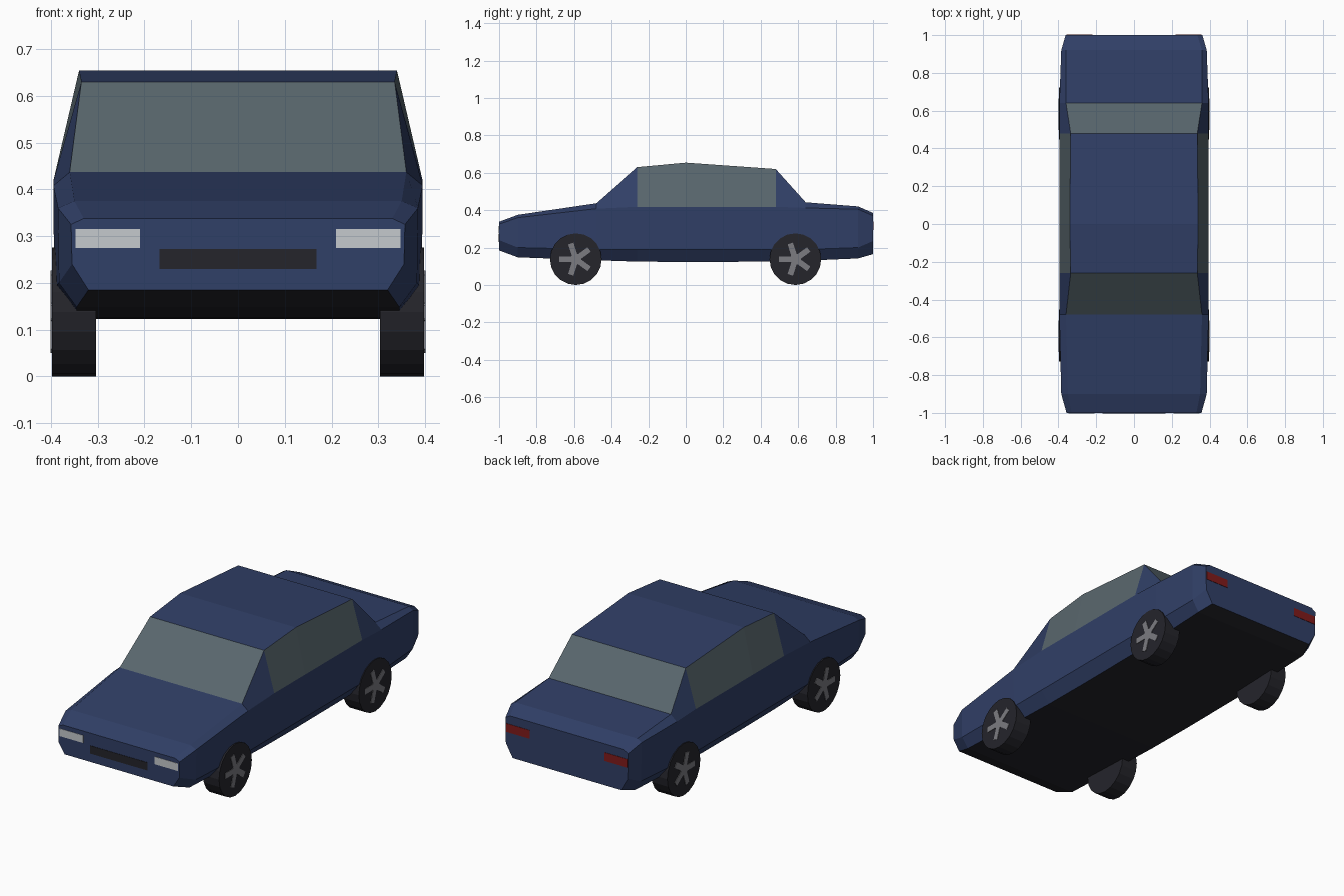
import bpy, bmesh, math
from mathutils import Matrix, Vector

if "Cube" in bpy.data.objects:
    bpy.data.objects.remove(bpy.data.objects["Cube"])


def material(name, r, g, b):
    m = bpy.data.materials.new(name)
    m.use_nodes = True
    m.diffuse_color = (r, g, b, 1)
    bsdf = next(n for n in m.node_tree.nodes if n.type == 'BSDF_PRINCIPLED')
    bsdf.inputs["Base Color"].default_value = (r, g, b, 1)
    return m


blue = material("navy paint", 0.03, 0.05, 0.135)
glass = material("grey glass", 0.1, 0.135, 0.155)
black = material("dark rubber", 0.018, 0.018, 0.024)
silver = material("wheel silver", 0.2, 0.2, 0.22)
white = material("headlight white", 0.56, 0.59, 0.61)
red = material("tail light red", 0.22, 0.011, 0.011)


def add_object(name, bm, *mats):
    bmesh.ops.recalc_face_normals(bm, faces=bm.faces)
    mesh = bpy.data.meshes.new(name)
    bm.to_mesh(mesh)
    bm.free()
    for m in mats:
        mesh.materials.append(m)
    ob = bpy.data.objects.new(name, mesh)
    bpy.context.collection.objects.link(ob)
    return ob


def add_box(bm, lo, hi, turn=Matrix()):
    lo, hi = Vector(lo), Vector(hi)
    size = Matrix.Diagonal((*(hi - lo), 1))
    bmesh.ops.create_cube(bm, size=1, matrix=turn @ Matrix.Translation((lo + hi) / 2) @ size)


# Body sections: y, then (x, z) of sill, lower side, shoulder and top edge
sections = [
    (-1.00, (.32, .185), (.355, .24), (.357, .325), (.33, .338)),
    (-0.90, (.345, .148), (.383, .20), (.385, .36), (.35, .375)),
    (-0.48, (.345, .132), (.393, .19), (.395, .408), (.36, .437)),
    (-0.26, (.345, .125), (.393, .19), (.395, .418), (.335, .63)),
    (0.00, (.345, .123), (.393, .19), (.395, .418), (.34, .654)),
    (0.48, (.345, .125), (.393, .19), (.395, .418), (.335, .62)),
    (0.64, (.345, .130), (.393, .19), (.395, .412), (.36, .442)),
    (0.92, (.345, .142), (.383, .20), (.385, .405), (.36, .42)),
    (1.00, (.32, .165), (.36, .235), (.362, .37), (.335, .385)),
]
bm = bmesh.new()
rings = []
for y, *half in sections:
    ring = [(x, z) for x, z in half] + [(-x, z) for x, z in reversed(half)]
    rings.append([bm.verts.new((x, y, z)) for x, z in ring])
SIDE_WINDOW, TOP, UNDER = (2, 4), 3, 7
for s, (a, b) in enumerate(zip(rings, rings[1:])):
    for k in range(8):
        n = (k + 1) % 8
        f = bm.faces.new((a[k], a[n], b[n], b[k]))
        if k == UNDER:
            f.material_index = 2
        elif (k in SIDE_WINDOW and s in (3, 4)) or (k == TOP and s in (2, 5)):
            f.material_index = 1
bm.faces.new(rings[0])
bm.faces.new(rings[-1])
add_object("car_body", bm, blue, glass, black)

# Lamps and grille as thin plates
for side, word in ((1, "left"), (-1, "right")):
    for name, x0, x1, y, z0, z1, mat in (
            ("headlight", .21, .348, -.998, .275, .315, white),
            ("tail_light", .22, .358, .998, .295, .34, red)):
        bm = bmesh.new()
        xs = sorted((side * x0, side * x1))
        add_box(bm, (xs[0], y - .004, z0), (xs[1], y + .004, z1))
        add_object(f"{word}_{name}", bm, mat)
bm = bmesh.new()
add_box(bm, (-.168, -1.002, .23), (.168, -.994, .272))
add_object("grille", bm, black)

# Wheels with five-spoke rims
for side, word in ((1, "left"), (-1, "right")):
    for y, end in ((-.59, "front"), (.585, "rear")):
        centre = Matrix.Translation((side * .351, y, .138))
        axle = Matrix.Rotation(math.pi / 2, 4, 'Y')
        bm = bmesh.new()
        bmesh.ops.create_cone(bm, cap_ends=True, segments=20, radius1=.138, radius2=.138,
                              depth=.094, matrix=centre @ axle)
        add_object(f"{end}_{word}_tyre", bm, black)

        bm = bmesh.new()
        face = Matrix.Translation((side * .398, y, .138))
        bmesh.ops.create_cone(bm, cap_ends=True, segments=10, radius1=.03, radius2=.03,
                              depth=.005, matrix=face @ axle)
        for i in range(5):
            turn = face @ Matrix.Rotation(i * math.tau / 5, 4, 'X')
            add_box(bm, (-.0025, -.088, -.015), (.0025, -.015, .015), turn)
        add_object(f"{end}_{word}_rim", bm, silver)
